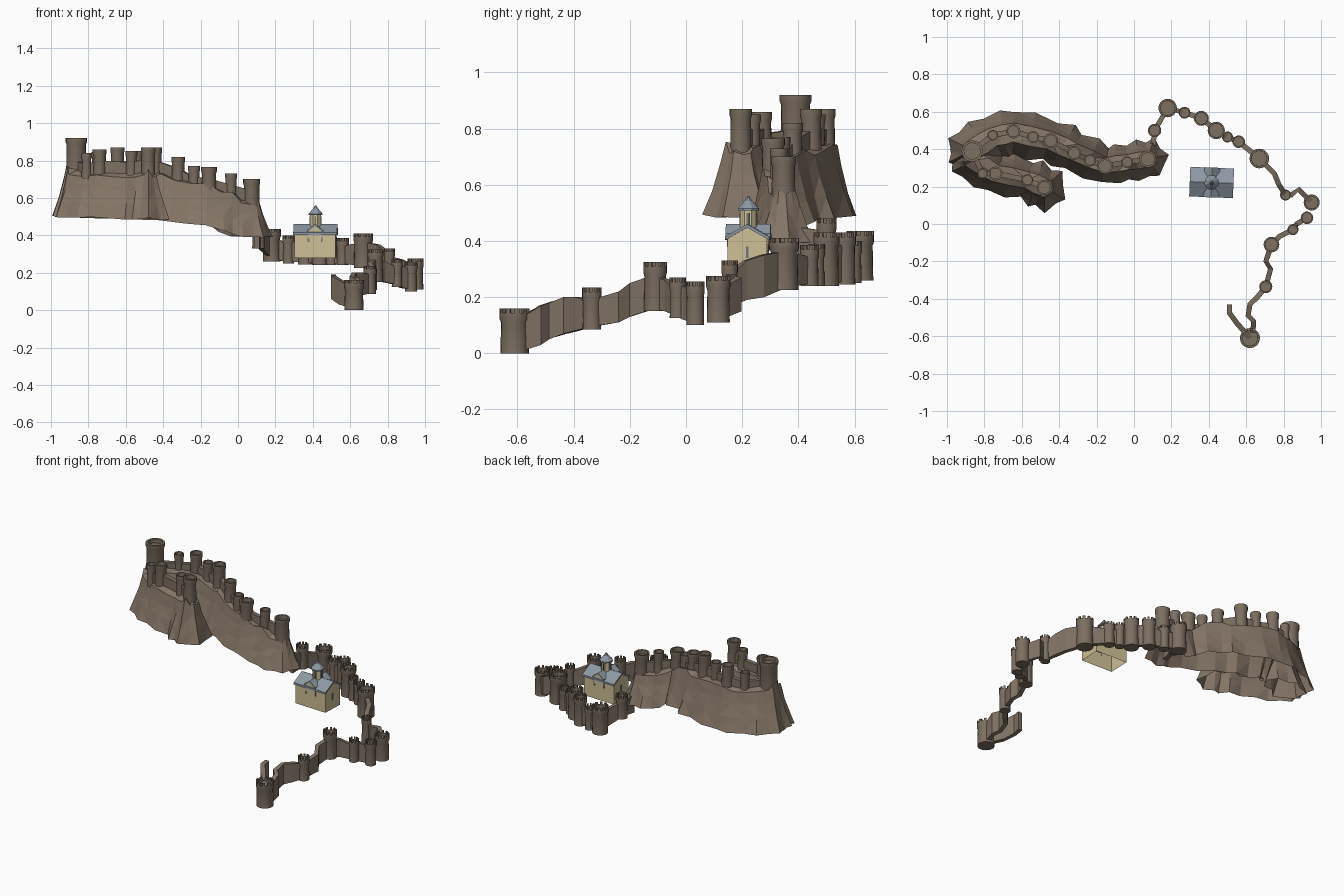
import bpy, bmesh, random
from math import sin, cos, pi, atan2
from mathutils import Vector

random.seed(7)
if "Cube" in bpy.data.objects:
    bpy.data.objects.remove(bpy.data.objects["Cube"])


def material(name, rgb):
    m = bpy.data.materials.new(name)
    m.use_nodes = True
    m.diffuse_color = (*rgb, 1)
    m.node_tree.nodes["Principled BSDF"].inputs["Base Color"].default_value = (*rgb, 1)
    return m


ROCK = material("brown rock", (.235, .18, .135))
TOWER = material("tower stone", (.205, .16, .12))
CREAM = material("cream limestone", (.62, .52, .30))
SLATE = material("slate blue", (.27, .32, .37))
DARK = material("window grey", (.16, .18, .21))


def finish(bm, name, mat, loc=(0, 0, 0), turn=0):
    bmesh.ops.recalc_face_normals(bm, faces=bm.faces)
    me = bpy.data.meshes.new(name)
    bm.to_mesh(me)
    bm.free()
    ob = bpy.data.objects.new(name, me)
    me.materials.append(mat)
    ob.location = loc
    ob.rotation_euler.z = turn
    bpy.context.collection.objects.link(ob)
    return ob


def skin(bm, rings, closed=True):
    """Join equal rings of points with quads, and return the vertex rings."""
    vs = [[bm.verts.new(p) for p in r] for r in rings]
    for a, b in zip(vs, vs[1:]):
        n = len(a)
        for i in range(n if closed else n - 1):
            j = (i + 1) % n
            bm.faces.new((a[i], a[j], b[j], b[i]))
    return vs


# Round tower: hollow top with a flared parapet, optionally with merlons
def tower(name, x, y, r, low, high, merlons):
    n = 20
    crest = high - (.016 if merlons else 0) - low
    profile = [(r, 0), (r * .95, crest - .035), (r * 1.05, crest - .022),
               (r * 1.05, crest), (r * .8, crest), (r * .8, crest - .025)]
    bm = bmesh.new()
    vs = skin(bm, [[(q * cos(2 * pi * k / n), q * sin(2 * pi * k / n), z) for k in range(n)]
                   for q, z in profile])
    bm.faces.new(vs[0])
    bm.faces.new(vs[-1])
    if merlons:
        rim = [f for f in bm.faces if all(v in vs[3] or v in vs[4] for v in f.verts)]
        tops = bmesh.ops.extrude_discrete_faces(bm, faces=rim[::2])["faces"]
        for f in tops:
            bmesh.ops.translate(bm, verts=f.verts, vec=(0, 0, .016))
    ob = finish(bm, name, TOWER, (x, y, low))
    bpy.ops.object.select_all(action="DESELECT")
    ob.select_set(True)
    bpy.context.view_layer.objects.active = ob
    bpy.ops.object.shade_smooth_by_angle(angle=.6)


# Curtain wall: a slab following x, y, low and high points
def wall(name, path, half=.014):
    rings = []
    for i, (x, y, low, high) in enumerate(path):
        a, b = path[max(i - 1, 0)], path[min(i + 1, len(path) - 1)]
        t = Vector((b[0] - a[0], b[1] - a[1])).normalized() * half
        rings.append([(x - t.y, y + t.x, low), (x + t.y, y - t.x, low),
                      (x + t.y, y - t.x, high), (x - t.y, y + t.x, high)])
    bm = bmesh.new()
    vs = skin(bm, rings)
    bm.faces.new(vs[0])
    bm.faces.new(vs[-1])
    finish(bm, name, TOWER)


# Lower fortress towers: x, y, radius, low, high
NORTH = [(.11, .5, .034, .33, .48), (.18, .62, .047, .26, .435), (.27, .595, .03, .25, .4),
         (.36, .565, .038, .245, .43), (.44, .5, .044, .24, .43), (.5, .465, .028, .24, .39),
         (.56, .44, .032, .24, .385), (.67, .35, .05, .225, .41)]
EAST = [(.81, .155, .028, .16, .33), (.95, .115, .041, .11, .275)]
SOUTH = [(.925, .033, .032, .1, .255), (.85, -.03, .028, .125, .27),
         (.735, -.11, .04, .15, .325), (.705, -.335, .033, .085, .235), (.62, -.61, .051, 0, .16)]
for t in NORTH + EAST + SOUTH:
    tower("lower_tower", *t, True)


def link(t):
    return (t[0], t[1], t[3] + .01, t[4] - .045)


wall("north_wall", [(.1, .4, .33, .45)] + [link(t) for t in NORTH])
wall("east_wall", [link(NORTH[-1]), (.75, .27, .2, .35), (.775, .21, .19, .33), link(EAST[0]),
                   (.84, .155, .16, .28), (.88, .185, .15, .27), link(EAST[1])])
wall("gate_wall", [link(SOUTH[0]), (.87, 0, .12, .24), link(SOUTH[1]),
                   (.78, -.065, .15, .26), link(SOUTH[2])])
wall("south_wall", [link(SOUTH[2]), (.705, -.2, .13, .25), (.73, -.24, .11, .22),
                    link(SOUTH[3]), (.66, -.39, .08, .2), (.62, -.43, .07, .2),
                    (.61, -.49, .05, .18), (.64, -.52, .03, .17), (.635, -.58, .01, .13)])
wall("end_wall", [(.62, -.61, .01, .12), (.55, -.53, .03, .16),
                  (.51, -.475, .06, .185), (.51, -.43, .07, .19)])

# Upper fortress towers standing on the rock
RIDGE = [(.073, .347, .043, .52, .7), (-.037, .33, .03, .58, .73), (-.155, .31, .04, .62, .765),
         (-.235, .34, .03, .64, .77), (-.32, .38, .035, .67, .82), (-.445, .445, .038, .7, .87),
         (-.54, .465, .03, .7, .85), (-.645, .495, .036, .7, .87), (-.755, .475, .027, .7, .845),
         (-.865, .39, .054, .7, .92)]
SPUR = [(-.81, .27, .026, .7, .84), (-.74, .27, .035, .7, .86), (-.57, .235, .03, .69, .85),
        (-.48, .195, .038, .69, .87)]
for t in RIDGE + SPUR:
    tower("upper_tower", *t, False)
wall("ridge_wall", [link(t)[:3] + (min(t[4], .86) - .06,) for t in RIDGE])
wall("spur_wall", [(-.865, .39, .7, .8)] + [link(t)[:3] + (t[4] - .06,) for t in SPUR])


# Fluted cliff skirt around a spine of x, y, top, foot, foot width
def cliff(name, spine, cuts=2):
    pts = []
    for a, b in zip(spine, spine[1:]):
        pts += [Vector(a).lerp(Vector(b), k / cuts) for k in range(cuts)]
    pts.append(Vector(spine[-1]))
    last = len(pts) - 1

    def heading(i):
        a, b = pts[max(i - 1, 0)], pts[min(i + 1, last)]
        return atan2(b[1] - a[1], b[0] - a[0])

    # Columns go up one side, round the end, back and round the start
    cols = [(i, heading(i) - pi / 2) for i in range(last + 1)]
    cols += [(last, heading(last) + pi * (k / 6 - .5)) for k in range(1, 6)]
    cols += [(i, heading(i) + pi / 2) for i in range(last, -1, -1)]
    cols += [(0, heading(0) + pi * (.5 + k / 6)) for k in range(1, 6)]
    rings = [[] for _ in range(4)]
    for n, (i, ang) in enumerate(cols):
        x, y, top, foot, width = pts[i]
        ang += random.uniform(-.12, .12)
        flute = (1.1 if n % 2 else .88) * random.uniform(.94, 1.06)
        drop = random.uniform(-.012, .012)
        for ring, t, w in zip(rings, (0, .3, .65, 1), (.42, .55, .76, 1)):
            s = width * w * (1 + (flute - 1) * (.4 + .6 * t))
            z = top + (foot - top) * t + drop * (2 if t < .5 else .5)
            ring.append((x + s * cos(ang), y + s * sin(ang), z))
    bm = bmesh.new()
    crown = skin(bm, rings)[0]
    mid = [bm.verts.new((p[0], p[1], p[2] + .01)) for p in pts]
    for n, (i, _) in enumerate(cols):
        m = (n + 1) % len(cols)
        bm.faces.new(dict.fromkeys((crown[n], crown[m], mid[cols[m][0]], mid[i])))
    bmesh.ops.triangulate(bm, faces=bm.faces)
    finish(bm, name, ROCK)


cliff("ridge_rock", [(.073, .347, .56, .39, .105), (-.037, .33, .61, .4, .1),
                     (-.155, .315, .66, .45, .1), (-.32, .385, .7, .475, .115),
                     (-.445, .445, .73, .485, .12), (-.645, .49, .74, .49, .125),
                     (-.755, .465, .74, .495, .125), (-.865, .395, .76, .5, .13)])
cliff("spur_rock", [(-.86, .34, .74, .5, .12), (-.74, .27, .73, .5, .115),
                    (-.57, .235, .73, .49, .11), (-.48, .195, .73, .488, .12)])

# Church: open-bottomed gabled nave and transept with thin slate roofs
HERE, TURN = (.415, .222, .28), -.04


def prism(name, outline, half, mat, across=False, hollow=False):
    bm = bmesh.new()
    ends = [[(s, u, z) if not across else (u, s, z) for u, z in outline] for s in (-half, half)]
    vs = skin(bm, ends)
    for v in vs:
        bm.faces.new(v)
    if hollow:
        floor = [f for f in bm.faces if all(v.co.z < .001 for v in f.verts)]
        bmesh.ops.delete(bm, geom=floor, context="FACES")
    finish(bm, name, mat, HERE, TURN)


def gable(w, eave, peak):
    return [(-w, 0), (w, 0), (w, eave), (0, peak), (-w, eave)]


def chevron(w, eave, peak, t=.012):
    return [(-w, eave), (0, peak), (w, eave), (w, eave + t), (0, peak + t), (-w, eave + t)]


prism("church_nave", gable(.07, .128, .168), .11, CREAM, hollow=True)
prism("nave_roof", chevron(.079, .123, .168), .117, SLATE)
prism("church_transept", [(-.035, .1), (.035, .1), (.035, .14), (0, .168), (-.035, .14)],
      .074, CREAM, across=True)
prism("transept_roof", chevron(.042, .134, .168), .08, SLATE, across=True)


def lathe(name, profile, mat, sides=8):
    bm = bmesh.new()
    vs = skin(bm, [[(r * cos(2 * pi * (k + .5) / sides), r * sin(2 * pi * (k + .5) / sides), z)
                    for k in range(sides)] for r, z in profile])
    bm.faces.new(vs[0])
    bm.faces.new(vs[-1])
    finish(bm, name, mat, HERE, TURN)


lathe("dome_drum", [(.031, .14), (.031, .232)], CREAM)
lathe("dome_roof", [(.04, .228), (.04, .235), (.014, .264), (.003, .28)], SLATE)

# Narrow window plates on the walls and the drum
for side in (-1, 1):
    for name, u, low, high, out, across in [("end_window", 0, .06, .1, .111, False),
                                            ("side_window", .035, .085, .11, .071, True),
                                            ("side_window", -.035, .085, .11, .071, True),
                                            ("drum_window", 0, .175, .22, .03, True),
                                            ("drum_window", 0, .175, .22, .03, False)]:
        bm = bmesh.new()
        bmesh.ops.create_cube(bm, size=1)
        for v in bm.verts:
            a, b = side * out + v.co.x * .004, u + v.co.y * .009
            z = (low + high) / 2 + v.co.z * (high - low)
            v.co = (b, a, z) if across else (a, b, z)
        finish(bm, name, DARK, HERE, TURN)
